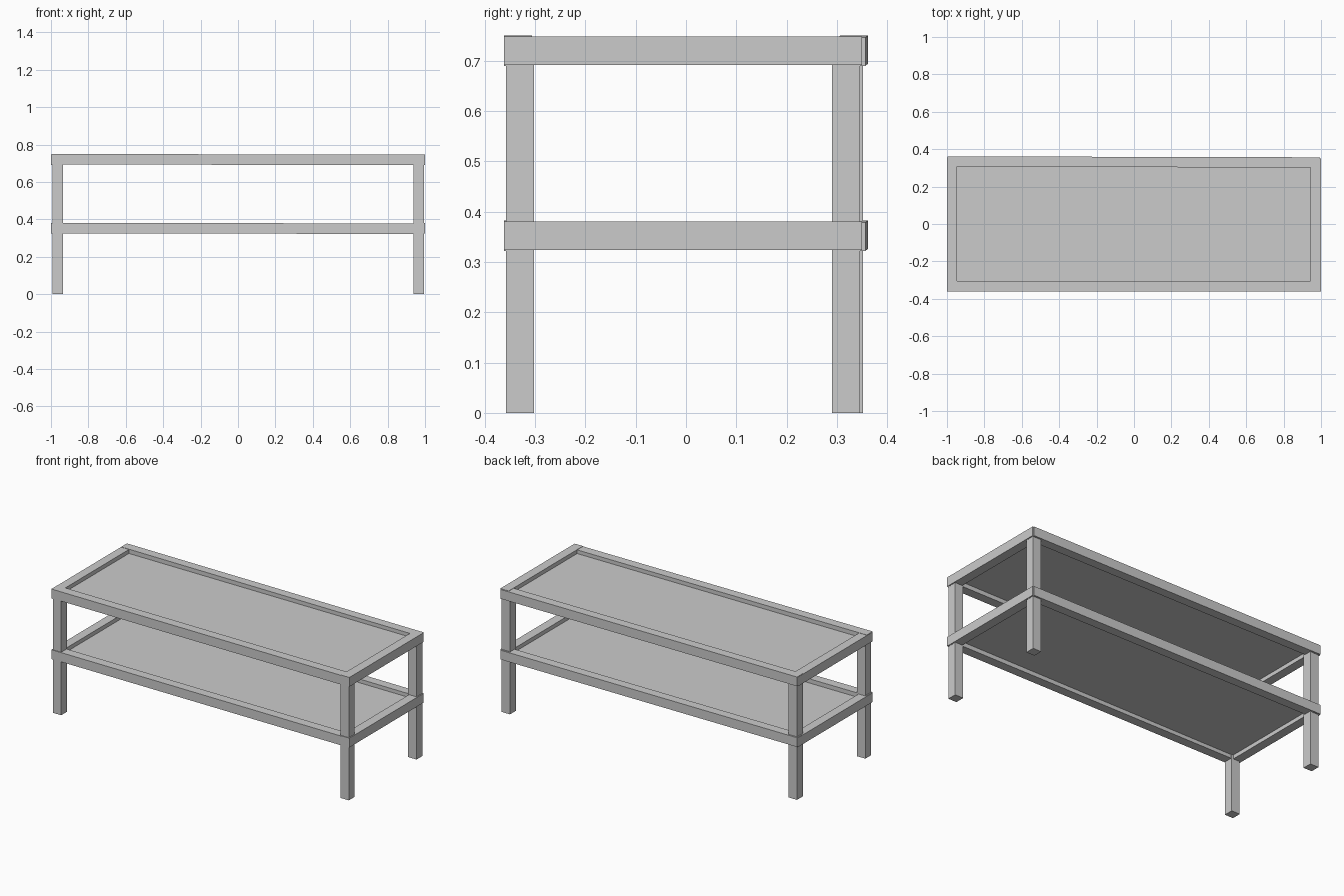
import bpy
from mathutils import Vector

cube = bpy.data.objects.get("Cube")
if cube:
    bpy.data.objects.remove(cube, do_unlink=True)

grey = bpy.data.materials.new("light_grey")
grey.use_nodes = True
grey.diffuse_color = (0.6, 0.6, 0.6, 1)
grey.node_tree.nodes["Principled BSDF"].inputs["Base Color"].default_value = (0.6, 0.6, 0.6, 1)

BAR = 0.056


def box(name, low, high):
    low, high = Vector(low), Vector(high)
    bpy.ops.mesh.primitive_cube_add(size=1, location=(low + high) / 2)
    obj = bpy.context.object
    obj.name = name
    obj.scale = high - low
    bpy.ops.object.transform_apply(location=False, rotation=False, scale=True)
    obj.data.materials.append(grey)
    return obj


def tilt(obj, drop, shift=0):
    # Lean a long rail slightly from its left end to its right end
    for v in obj.data.vertices:
        v.co.z -= drop * v.co.x / 2
        v.co.y -= shift * v.co.x / 2


# Four square legs
for side, x in (("right", -0.991), ("left", 0.938)):
    for end, y in (("front", -0.358), ("back", 0.296 if x < 0 else 0.29)):
        box(f"{end}_{side}_leg", (x, y, 0), (x + BAR, y + BAR, 0.72))

# Two frames of rails, each holding a recessed thin panel
for level, z in (("top", 0.692), ("lower", 0.324)):
    top = z + BAR
    front = box(f"{level}_front_rail", (-0.998, -0.362, z), (0.995, -0.306, top))
    tilt(front, 0.004)
    back = box(f"{level}_back_rail", (-0.998, 0.304, z), (0.995, 0.359, top))
    tilt(back, 0.004, 0.005)
    box(f"{level}_right_rail", (-1.0, -0.36, z), (-0.946, 0.355, top))
    box(f"{level}_left_rail", (0.944, -0.362, z), (1.0, 0.35, top))
    mid = z + BAR / 2
    box(f"{level}_panel", (-0.96, -0.32, mid - 0.004), (0.96, 0.32, mid + 0.004))
